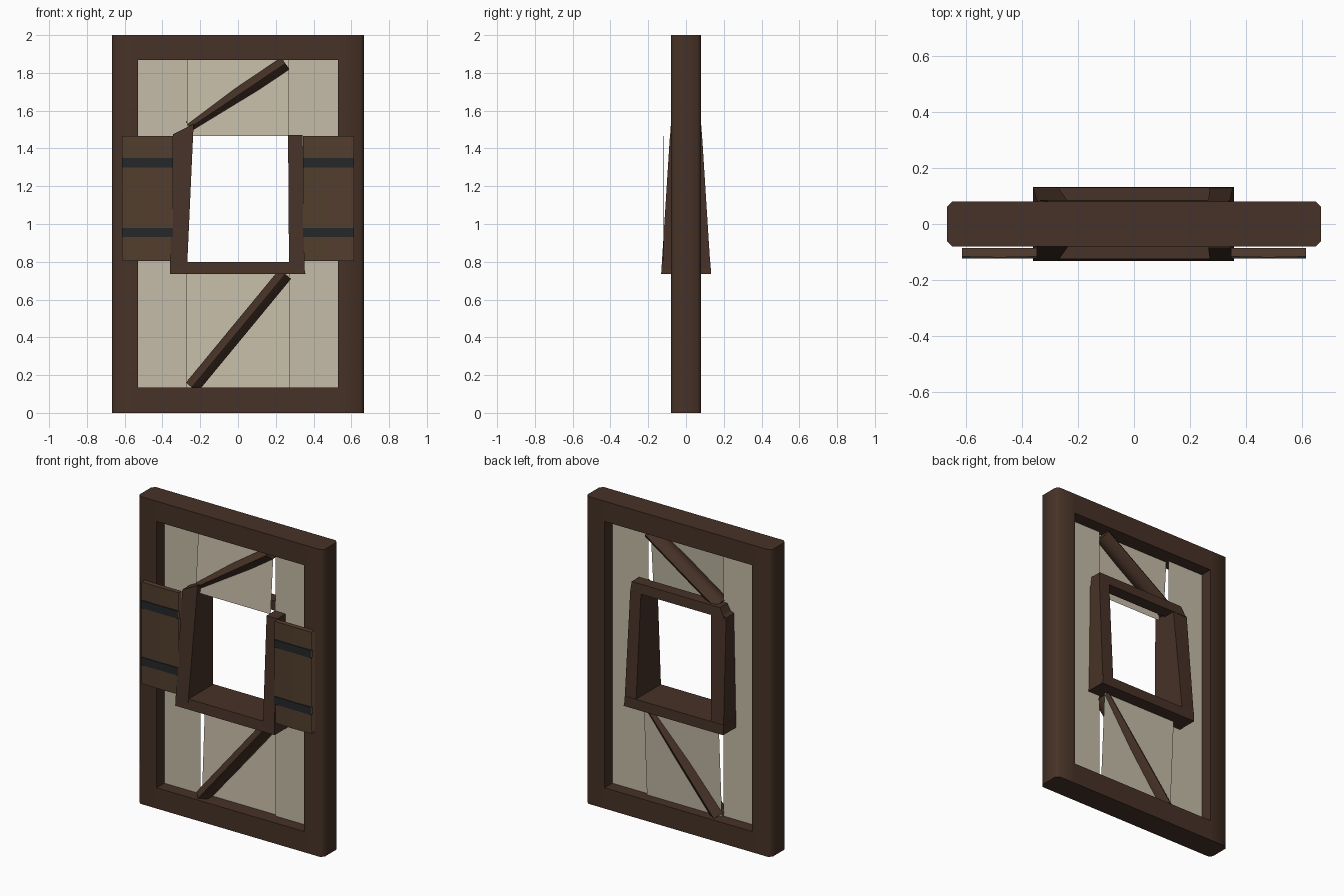
import bpy, bmesh
from mathutils import Vector

if "Cube" in bpy.data.objects:
    bpy.data.objects.remove(bpy.data.objects["Cube"])


def material(name, rgb):
    m = bpy.data.materials.new(name)
    m.diffuse_color = (*rgb, 1)
    m.use_nodes = True
    m.node_tree.nodes["Principled BSDF"].inputs["Base Color"].default_value = m.diffuse_color
    return m


TIMBER = material("dark_timber", (0.062, 0.032, 0.02))
PLANK = material("plank_wood", (0.085, 0.048, 0.027))
IRON = material("iron", (0.018, 0.02, 0.022))
PLASTER = material("plaster", (0.56, 0.5, 0.39))


def finish(name, bm, mat, smooth=False):
    me = bpy.data.meshes.new(name)
    bm.to_mesh(me)
    bm.free()
    me.materials.append(mat)
    ob = bpy.data.objects.new(name, me)
    bpy.context.collection.objects.link(ob)
    if smooth:
        bpy.ops.object.select_all(action='DESELECT')
        ob.select_set(True)
        bpy.context.view_layer.objects.active = ob
        bpy.ops.object.shade_smooth_by_angle(angle=0.9)
    return ob


def loft(name, ring_a, ring_b, mat, smooth=False, open_ends=False):
    """Solid between two matching rings; open_ends leaves off faces looking along x."""
    bm = bmesh.new()
    a = [bm.verts.new(p) for p in ring_a]
    b = [bm.verts.new(p) for p in ring_b]
    bm.faces.new(a)
    bm.faces.new(b)
    for i in range(len(a)):
        j = (i + 1) % len(a)
        bm.faces.new((a[i], a[j], b[j], b[i]))
    bmesh.ops.recalc_face_normals(bm, faces=bm.faces)
    if open_ends:
        ends = [f for f in bm.faces if abs(f.normal.x) > 0.9]
        bmesh.ops.delete(bm, geom=ends, context='FACES')
    return finish(name, bm, mat, smooth)


def rect(x0, x1, y0, y1, z0, z1=None):
    z1 = z0 if z1 is None else z1
    return [(x0, y0, z0), (x1, y0, z1), (x1, y1, z1), (x0, y1, z0)]


def box(name, x, y, z, mat, **kw):
    return loft(name, rect(*x, *y, z[0]), rect(*x, *y, z[1]), mat, **kw)


def sheet(name, x0, x1, bottom, top):
    """Thin infill sheet facing the front; bottom and top are (y, z)."""
    bm = bmesh.new()
    pts = [(x0, *bottom), (x1, *bottom), (x1, *top), (x0, *top)]
    bm.faces.new([bm.verts.new(p) for p in pts])
    return finish(name, bm, PLASTER)


def brace(name, start, end, r):
    """Diagonal timber with a six-sided section."""
    s, e = Vector(start), Vector(end)
    side = (e - s).cross(Vector((0, 1, 0))).normalized() * r
    deep = Vector((0, 0.064, 0))
    ring = [side + deep * 0.5, deep, -side + deep * 0.5,
            -side - deep * 0.5, -deep, side - deep * 0.5]
    return loft(name, [s + o for o in ring], [e + o for o in ring], TIMBER, smooth=True)


# Outer frame: full-height posts chamfered on the outer corners, rails between
for s, n in ((-1, "left"), (1, "right")):
    plan = [(0.53, -0.08), (0.647, -0.08), (0.667, -0.06),
            (0.667, 0.06), (0.647, 0.08), (0.53, 0.08)]
    loft(n + "_post", [(s * x, y, 0) for x, y in plan],
         [(s * x, y, 2) for x, y in plan], TIMBER, smooth=True)
for z, n in (((0, 0.135), "bottom"), ((1.868, 2), "top")):
    box(n + "_rail", (-0.53, 0.53), (-0.08, 0.08), z, TIMBER)

# Plaster infill: side sheets plus tilted sheets above and below the window
sheet("left_infill", -0.55, -0.27, (0, 0.12), (0, 1.88))
sheet("right_infill", 0.27, 0.55, (0, 0.12), (0, 1.88))
sheet("lower_infill", -0.27, 0.27, (0.015, 0.12), (0.05, 0.77))
sheet("upper_infill", -0.27, 0.27, (-0.05, 1.467), (-0.02, 1.88))

# Window surround: jambs get deeper towards the sill
loft("left_jamb", rect(-0.36, -0.27, -0.13, 0.13, 0.76),
     rect(-0.345, -0.235, -0.08, 0.08, 1.475, 1.53), TIMBER)
loft("right_jamb", rect(0.27, 0.352, -0.13, 0.13, 0.76),
     rect(0.265, 0.342, -0.085, 0.085, 1.47), TIMBER)
loft("window_sill", rect(-0.36, 0.357, -0.132, 0.132, 0.735),
     rect(-0.36, 0.345, -0.125, 0.13, 0.8), TIMBER)
loft("window_header", rect(-0.335, 0.342, 0.004, 0.085, 1.468),
     rect(-0.3, 0.335, 0.004, 0.08, 1.53), TIMBER)

# Diagonal braces
brace("lower_brace", (-0.245, 0, 0.135), (0.25, 0, 0.735), 0.04)
brace("upper_brace", (-0.255, 0, 1.51), (0.25, 0, 1.85), 0.038)

# Open shutters: hollow-ended planks folded slightly down the middle, two iron straps each
for s, n in ((-1, "left"), (1, "right")):
    for i, (a, b, ya, yb) in enumerate(((0.345, 0.48, -0.116, -0.119),
                                        (0.48, 0.613, -0.119, -0.116))):
        rings = [[(s * a, ya, z), (s * b, yb, z), (s * b, -0.086, z), (s * a, -0.086, z)]
                 for z in (0.805, 1.467)]
        loft(f"{n}_shutter_plank_{i + 1}", *rings, PLANK, open_ends=True)
    for i, z in enumerate((0.93, 1.3)):
        box(f"{n}_shutter_strap_{i + 1}", sorted((s * 0.345, s * 0.613)), (-0.123, -0.108),
            (z, z + 0.05), IRON, open_ends=True)
